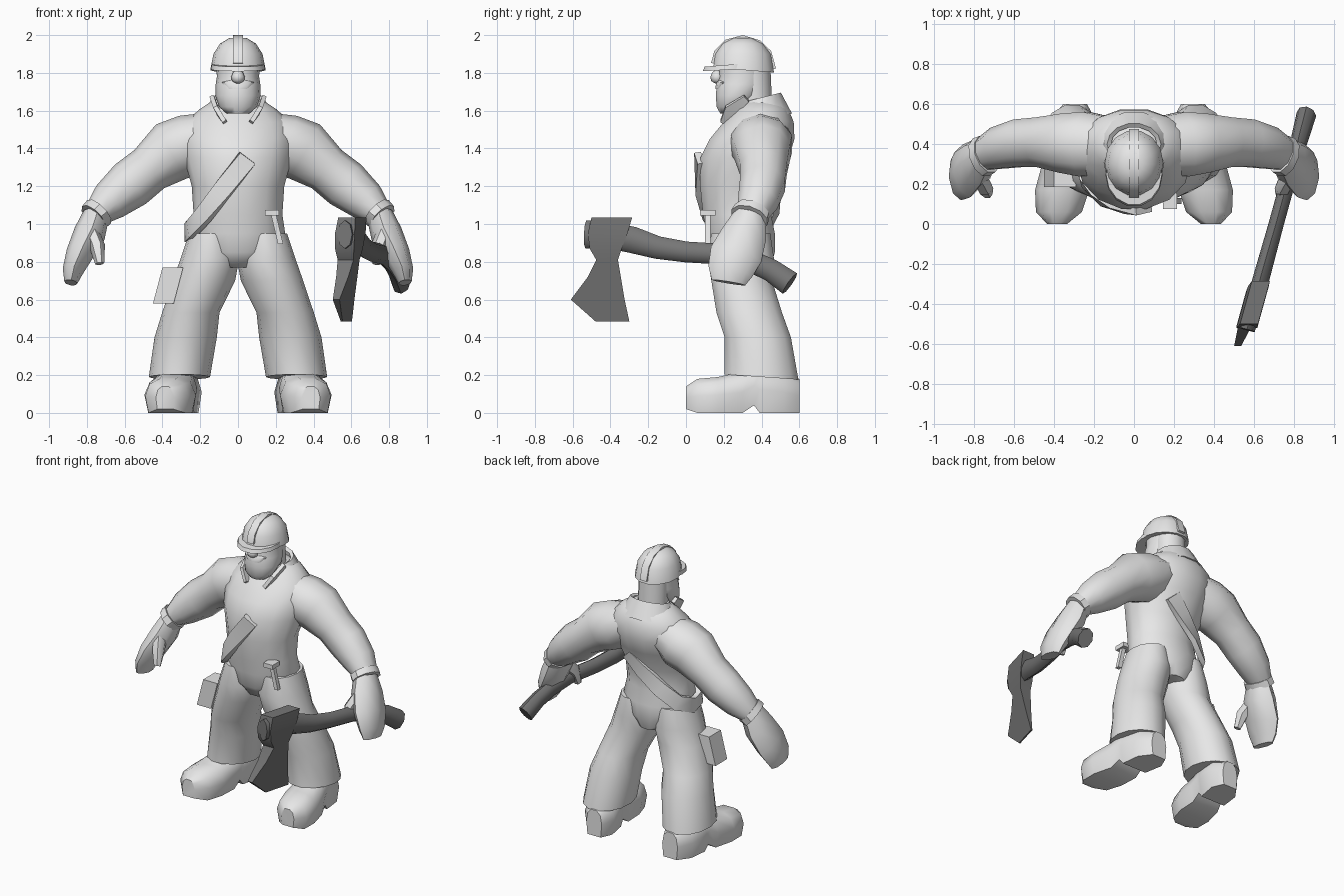
import bpy, bmesh, math
from mathutils import Vector

if "Cube" in bpy.data.objects:
    bpy.data.objects.remove(bpy.data.objects["Cube"], do_unlink=True)


def material(name, value):
    m = bpy.data.materials.new(name)
    m.use_nodes = True
    m.diffuse_color = (value, value, value, 1)
    m.node_tree.nodes["Principled BSDF"].inputs["Base Color"].default_value = (value, value, value, 1)
    return m


LIGHT = material("light grey", 0.8)
DARK = material("dark grey", 0.18)
SQUARE = [(-1, -1), (1, -1), (1, 1), (-1, 1)]


def circle(n):
    return [(math.cos(2 * math.pi * i / n), math.sin(2 * math.pi * i / n)) for i in range(n)]


def loft(name, rings, mat=LIGHT, angle=55, close=False):
    """Skin a list of equal rings; capped at the ends unless closed on itself."""
    bm = bmesh.new()
    rows = [[bm.verts.new(p) for p in r] for r in rings]
    n = len(rows[0])
    pairs = list(zip(rows, rows[1:])) + ([(rows[-1], rows[0])] if close else [])
    for a, b in pairs:
        for i in range(n):
            bm.faces.new((a[i], a[(i + 1) % n], b[(i + 1) % n], b[i]))
    if not close:
        bm.faces.new(rows[0])
        bm.faces.new(rows[-1])
    bmesh.ops.recalc_face_normals(bm, faces=bm.faces)
    mesh = bpy.data.meshes.new(name)
    bm.to_mesh(mesh)
    bm.free()
    mesh.materials.append(mat)
    ob = bpy.data.objects.new(name, mesh)
    bpy.context.collection.objects.link(ob)
    bpy.ops.object.select_all(action="DESELECT")
    ob.select_set(True)
    bpy.context.view_layer.objects.active = ob
    bpy.ops.object.shade_smooth_by_angle(angle=math.radians(angle))
    return ob


def oval(z, cy, rx, ry, cx=0, tilt=0, n=14):
    """Horizontal ring, optionally sloping along y."""
    return [(cx + rx * c, cy + ry * s, z + tilt * ry * s) for c, s in circle(n)]


def tube(name, path, section, side=1, ref=lambda p: Vector((0, 1, 0)), **kw):
    """Sweep a section along (x, y, z, across, along_ref) points."""
    pts = [Vector((side * p[0], p[1], p[2])) for p in path]
    rings = []
    for i, p in enumerate(pts):
        t = (pts[min(i + 1, len(pts) - 1)] - pts[max(i - 1, 0)]).normalized()
        r = ref(p)
        u = (r - t * r.dot(t)).normalized()
        v = t.cross(u)
        a, b = path[i][3:5]
        rings.append([p + v * (a * c) + u * (b * s) for c, s in section])
    return loft(name, rings, **kw)


def box(name, center, half, lean=0.0, side=1):
    """Upright block leaning along x."""
    x, y, z = center
    rings = [[(side * (x + half[0] * c + lean * k), y + half[1] * s, z + half[2] * k)
              for c, s in SQUARE] for k in (-1, 1)]
    return loft(name, rings, angle=30)


# Torso
loft("torso", [oval(*r) for r in [
    (0.77, .31, .12, .14), (0.85, .295, .22, .18), (0.95, .29, .25, .185),
    (1.05, .27, .235, .185), (1.2, .27, .245, .2), (1.35, .31, .285, .24),
    (1.45, .35, .3, .23), (1.54, .385, .28, .19), (1.61, .4, .2, .145), (1.65, .4, .14, .1)]])

# Collar with lapels
loft("collar", [oval(1.56, .385, .2, .18, tilt=.15), oval(1.67, .4, .135, .105, tilt=.25),
                oval(1.66, .4, .115, .085, tilt=.25), oval(1.58, .385, .13, .12)])

# Head
loft("neck", [oval(1.58, .37, .1, .09), oval(1.82, .35, .1, .1)])
loft("bearded_head", [oval(*r) for r in [
    (1.585, .23, .06, .05), (1.62, .24, .1, .08), (1.68, .277, .12, .122),
    (1.74, .292, .118, .132), (1.78, .3, .112, .125), (1.85, .3, .115, .13)]])
loft("nose", [oval(z, .165, r, r, n=8) for z, r in
              [(1.745, .012), (1.757, .032), (1.78, .036), (1.803, .026), (1.815, .01)]])
loft("moustache", [oval(1.715, .19, .06, .035, n=8), oval(1.75, .195, .085, .035, n=8),
                   oval(1.765, .2, .05, .02, n=8)])

# Helmet
loft("helmet_dome", [oval(1.815, .305, .147, .165, tilt=-.08), oval(1.9, .302, .13, .15),
                     oval(1.955, .3, .095, .11), oval(1.985, .3, .045, .055)])
loft("helmet_brim", [oval(1.818, .245, .143, .16, tilt=.06), oval(1.845, .25, .14, .155, tilt=.08)],
     angle=40)
tube("helmet_ridge", [(0, y, z, .012, .026) for y, z in [
    (.145, 1.85), (.16, 1.91), (.215, 1.965), (.3, 1.988), (.385, 1.962), (.44, 1.91), (.465, 1.82)]],
    SQUARE, ref=lambda p: Vector((1, 0, 0)))

for label, s in (("left", 1), ("right", -1)):
    # Arms, cuffs and gloves
    tube(label + "_arm", [
        (.12, .39, 1.48, .12, .15), (.25, .4, 1.42, .165, .17), (.35, .405, 1.385, .165, .155),
        (.47, .41, 1.29, .128, .13), (.57, .405, 1.21, .132, .125), (.68, .38, 1.12, .108, .11),
        (.755, .35, 1.05, .07, .085)], circle(10), s)
    tube(label + "_cuff", [(.735, .35, 1.065, .088, .1), (.765, .335, 1.035, .085, .105)],
         circle(10), s, angle=40)
    tube(label + "_glove", [
        (.75, .34, 1.05, .07, .085), (.785, .31, .95, .085, .12), (.84, .265, .84, .072, .14),
        (.875, .235, .75, .055, .12), (.885, .225, .69, .035, .09)], circle(8), s)
    tube(label + "_thumb", [(.775, .25, .96, .04, .05), (.745, .18, .88, .042, .042),
                            (.732, .15, .79, .024, .024)], circle(6), s)
    # Lapel flap
    tube(label + "_lapel", [(.135, .32, 1.665, .012, .02), (.11, .235, 1.6, .012, .035),
                            (.07, .19, 1.54, .012, .01)], SQUARE, s, angle=30)
    # Trouser leg with sloping hem
    loft(label + "_trouser_leg", [oval(z, cy, rx, ry, cx=s * cx, tilt=-.07 if z < .25 else 0)
         for z, cx, cy, rx, ry in [
             (.95, .14, .29, .12, .16), (.82, .148, .29, .155, .18), (.7, .18, .295, .165, .165),
             (.53, .25, .335, .152, .178), (.4, .277, .38, .165, .18), (.19, .31, .4, .162, .2)]])
    # Boot, turned outwards, with a raised arch
    sole = [(-.85, 0), (.85, 0), (1, .5), (.8, .85), (.35, 1), (-.35, 1), (-.8, .85), (-1, .5)]
    loft(label + "_boot", [[(s * (.385 - .15 * y + w * c), y, lo + (hi - lo) * k) for c, k in sole]
         for y, w, lo, hi in [
             (0, .05, .02, .14), (.06, .115, 0, .18), (.17, .136, 0, .19), (.3, .12, 0, .22),
             (.36, .11, .04, .25), (.39, .11, 0, .25), (.52, .115, 0, .22), (.6, .06, 0, .18)]],
         angle=45)

# Shoulder strap wrapped over the right hip
tube("strap", [(x, y, z, .05, .018) for x, y, z in [
    (.05, .07, 1.35), (-.08, .082, 1.18), (-.18, .13, 1.05), (-.25, .21, .97), (-.265, .3, .955),
    (-.22, .41, 1), (-.12, .46, 1.09), (0, .485, 1.2), (.1, .5, 1.3)]],
    SQUARE, ref=lambda p: Vector((p.x, p.y - .28, 0)), angle=35)

# Belt pouch and hammer
box("pouch", (.37, .25, .675), (.055, .065, .095), lean=-.025, side=-1)
box("hammer_handle", (.205, .115, .98), (.014, .014, .085), lean=-.02)
box("hammer_head", (.18, .115, 1.06), (.036, .04, .015))

# Axe, running forward and inward through the left hand
def inward(y):
    return .712 + .276 * y


tube("axe_handle", [(inward(y), y, z, a, b) for y, z, a, b in [
    (-.53, .945, .075, .04), (-.4, .94, .07, .042), (-.28, .915, .07, .042), (-.15, .875, .06, .04),
    (.0, .852, .055, .038), (.2, .84, .055, .038), (.35, .8, .058, .04), (.45, .755, .06, .045),
    (.55, .685, .066, .05)]], circle(8), ref=lambda p: Vector((1, 0, 0)), mat=DARK)
loft("axe_head", [[(inward(y) + k * w - .06 * (1 - z) , y, z) for k, y in
                   ((-1, front), (1, front), (1, back), (-1, back))]
                  for z, front, back, w in [
                      (1.035, -.5, -.285, .045), (.95, -.52, -.31, .052), (.87, -.51, -.34, .05),
                      (.81, -.475, -.36, .042), (.72, -.52, -.345, .032), (.6, -.61, -.325, .018),
                      (.485, -.48, -.3, .005)]], mat=DARK, angle=30)
